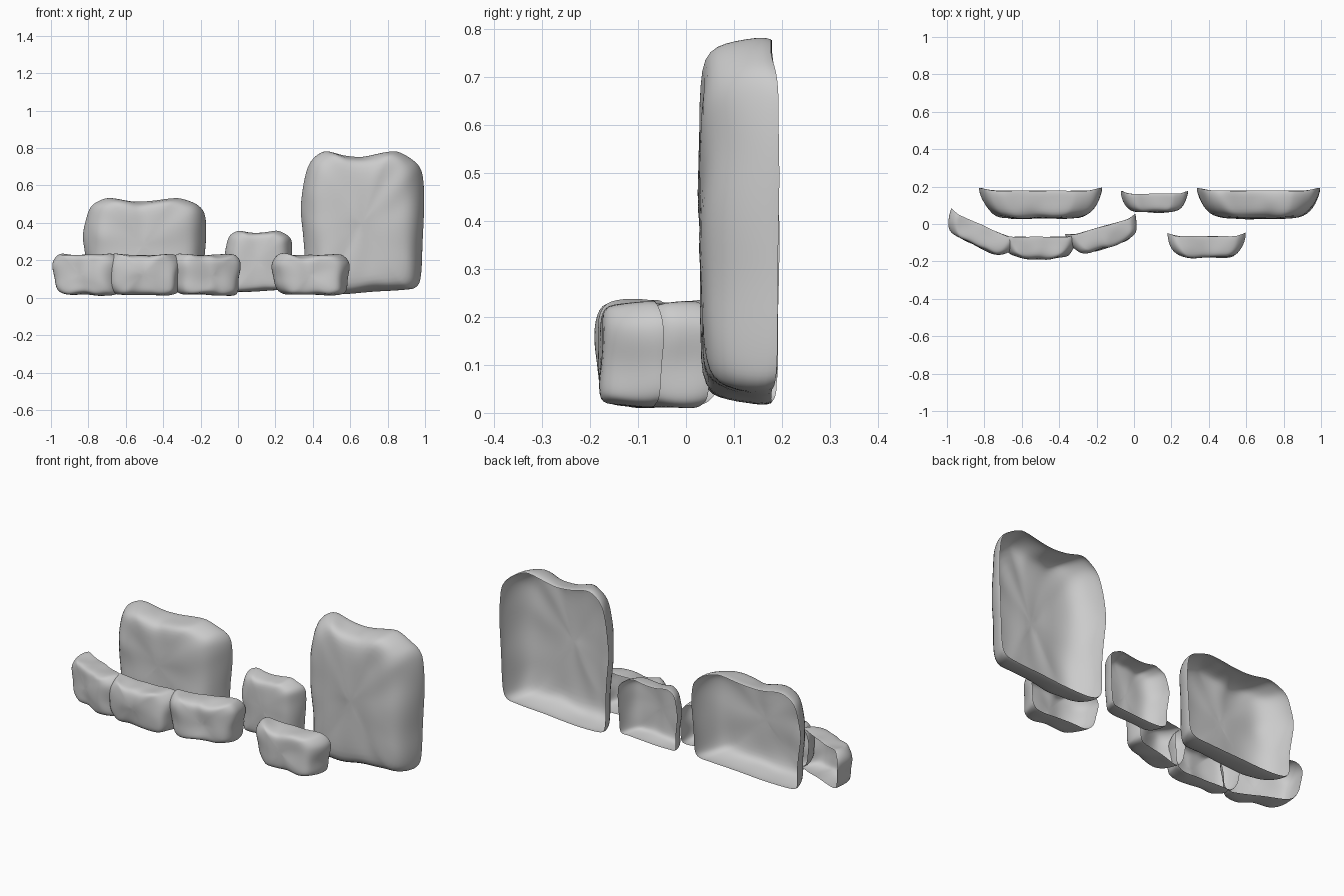
import bpy, bmesh
from math import radians
from mathutils import Vector, Matrix, noise

if "Cube" in bpy.data.objects:
    bpy.data.objects.remove(bpy.data.objects["Cube"])

# Outlines seen from the front: u across (-0.5..0.5), v up (0..1)
TALL = [(-.42, .01), (-.2, .0), (.1, .02), (.35, .035), (.44, .055), (.475, .13), (.485, .35),
        (.5, .6), (.495, .8), (.465, .89), (.4, .945), (.31, .99), (.24, 1), (.1, .975),
        (-.03, .96), (-.15, .97), (-.28, 1), (-.37, .97), (-.44, .9), (-.48, .75),
        (-.5, .6), (-.485, .45), (-.465, .25), (-.465, .08)]
LOW = [(-.36, .04), (-.15, .03), (.1, .02), (.3, .0), (.42, .04), (.465, .15), (.475, .4),
       (.5, .65), (.49, .82), (.43, .95), (.35, 1), (.15, .975), (0, .98), (-.15, .97),
       (-.3, .99), (-.39, 1), (-.46, .9), (-.5, .72), (-.48, .45), (-.45, .2)]
# Bulge from the open back rim to the front: depth, width scale, height scale
BULGE = [(0, 1, .985), (.1, 1, 1), (.35, .965, .99), (.62, .89, .965), (.83, .79, .925),
         (.94, .67, .84), (.98, .5, .66), (.99, .33, .45), (1, .16, .22)]


def closed_spline(pts, sub):
    out, n = [], len(pts)
    for i in range(n):
        a, b, c, d = (Vector(pts[(i + k) % n]) for k in (-1, 0, 1, 2))
        for j in range(sub):
            t = j / sub
            out.append(0.5 * (2 * b + (c - a) * t + (2 * a - 5 * b + 4 * c - d) * t * t
                              + (3 * b - a - 3 * c + d) * t ** 3))
    return out


def stone(name, outline, w, z0, h, depth, pos, angle=0, seed=0, rough=.01):
    """Hollow rock face, open at the back, bulging towards -y."""
    pts = closed_spline(outline, 3)
    bm = bmesh.new()

    def vert(u, v, t):
        curl = .016 * max(0, (abs(u) - .38) / .12) * (1 - t)
        p = Vector((u * w, curl - t * depth, z0 + v * h))
        q = Vector((p.x * 11, p.y * 11, p.z * 8)) + Vector((seed * 7.3, 3.1, 0))
        p += noise.noise_vector(q) * rough * min(1, .25 + t)
        p.z = max(p.z, .002)
        return bm.verts.new(p)

    rings = [[vert(p.x * sx, .5 + (p.y - .5) * sz, t) for p in pts] for t, sx, sz in BULGE]
    n = len(pts)
    for r0, r1 in zip(rings, rings[1:]):
        for i in range(n):
            bm.faces.new((r0[i], r0[(i + 1) % n], r1[(i + 1) % n], r1[i]))
    mid = vert(0, .5, 1)
    for i in range(n):
        bm.faces.new((rings[-1][i], rings[-1][(i + 1) % n], mid))
    bm.transform(Matrix.Translation((pos[0], pos[1], 0)) @ Matrix.Rotation(radians(angle), 4, 'Z'))
    for f in bm.faces:
        f.smooth = True
    me = bpy.data.meshes.new(name)
    bm.to_mesh(me)
    bm.free()
    ob = bpy.data.objects.new(name, me)
    bpy.context.collection.objects.link(ob)
    sub = ob.modifiers.new("smooth", 'SUBSURF')
    sub.levels = sub.render_levels = 1


# Back row of upright stones
stone("tall_right_stone", TALL, .66, .015, .77, .15, (.665, .178), seed=1)
stone("wide_left_stone", TALL, .66, .02, .515, .15, (-.5, .178), seed=2)
stone("small_middle_stone", TALL, .36, .03, .33, .1, (.11, .162), seed=3, rough=.008)

# Front stones: one alone, three in a shallow arc
for i, (name, x, y, a, w) in enumerate([
        ("front_right_stone", .388, -.065, 0, .415),
        ("arc_left_stone", -.8, -.012, -24, .4),
        ("arc_middle_stone", -.505, -.068, 0, .405),
        ("arc_right_stone", -.175, -.015, 16, .39)]):
    stone(name, LOW, w, .01, .225, .115, (x, y), a, seed=10 + i, rough=.014)
